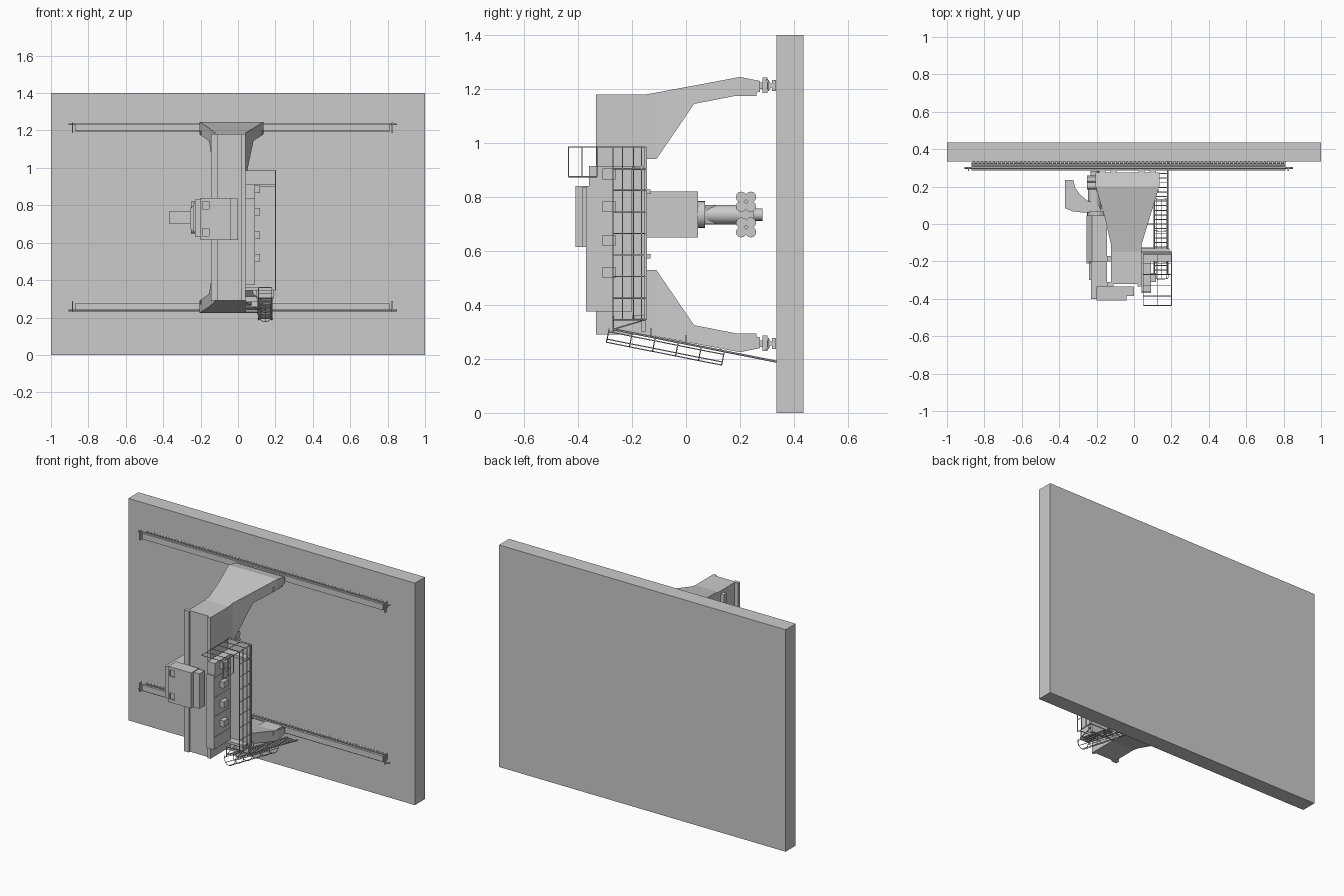
import bpy, bmesh, math
from mathutils import Vector

if "Cube" in bpy.data.objects:
    bpy.data.objects.remove(bpy.data.objects["Cube"])

MID = 0.735  # machine is mirrored about this height


def finish(name, bm, smooth=False):
    bmesh.ops.recalc_face_normals(bm, faces=bm.faces[:])
    me = bpy.data.meshes.new(name)
    bm.to_mesh(me)
    bm.free()
    ob = bpy.data.objects.new(name, me)
    bpy.context.collection.objects.link(ob)
    if smooth:
        bpy.context.view_layer.objects.active = ob
        ob.select_set(True)
        bpy.ops.object.shade_smooth_by_angle()
        ob.select_set(False)
    return ob


def add_box(bm, x0, x1, y0, y1, z0, z1):
    vs = bmesh.ops.create_cube(bm, size=1)['verts']
    for v in vs:
        v.co = (x0 + (v.co.x + .5) * (x1 - x0), y0 + (v.co.y + .5) * (y1 - y0),
                z0 + (v.co.z + .5) * (z1 - z0))


def boxes(name, *dims):
    bm = bmesh.new()
    for d in dims:
        add_box(bm, *d)
    return finish(name, bm)


def tubes(name, segs, r=0.002, sides=6, smooth=False):
    bm = bmesh.new()
    for a, b in segs:
        a, b = Vector(a), Vector(b)
        d = b - a
        vs = bmesh.ops.create_cone(bm, cap_ends=True, segments=sides, radius1=r,
                                   radius2=r, depth=d.length)['verts']
        q = Vector((0, 0, 1)).rotation_difference(d)
        for v in vs:
            v.co = q @ v.co + (a + b) / 2
    return finish(name, bm, smooth)


def loft(name, rings):
    bm = bmesh.new()
    loops = [[bm.verts.new(p) for p in r] for r in rings]
    n = len(loops[0])
    for a, b in zip(loops, loops[1:]):
        for i in range(n):
            bm.faces.new((a[i], a[(i + 1) % n], b[(i + 1) % n], b[i]))
    bm.faces.new(loops[0])
    bm.faces.new(loops[-1])
    return finish(name, bm)


# ground slab standing upright
boxes("wall_slab", (-1, 1, .335, .435, 0, 1.4))

# column with guide rails on its front left corner
boxes("column", (-.123, .04, -.32, -.15, .29, 1.18))
boxes("column_guide_rail", (-.145, -.11, -.333, -.31, .29, 1.18),
      (-.145, -.12, -.20, -.17, .31, 1.16), (.02, .04, -.333, -.32, .29, 1.18))

# flared legs, running trucks and floor rails, mirrored top and bottom
stations = [(-.15, 1.18, .94, -.123, .04), (-.11, 1.187, .94, -.123, .04),
            (.03, 1.213, 1.145, -.155, .083), (.2, 1.245, 1.178, -.205, .135),
            (.275, 1.23, 1.19, -.205, .135)]
rail_section = [(.303, -.02), (.307, -.02), (.313, -.008), (.322, -.008), (.33, -.022),
                (.33, .022), (.322, .008), (.313, .008), (.307, .02), (.303, .02)]
for side, f in (("top", lambda z: z), ("bottom", lambda z: 2 * MID - z)):
    loft(side + "_leg", [[(xl, y, f(zb)), (xr, y, f(zb)), (xr, y, f(zt)), (xl, y, f(zt))]
                         for y, zt, zb, xl, xr in stations])
    z0, z1 = sorted((f(1.175), f(1.2)))
    boxes(side + "_truck", *[(x, x + .12, .17, .262, z0, z1) for x in (-.2, .01)])
    zr = f(1.213)
    loft(side + "_rail", [[(x, y, zr + z) for y, z in rail_section] for x in (-.87, .81)])
    boxes(side + "_rail_head", (-.87, .81, .287, .30, zr - .017, zr + .02),
          *[(x - .003, x + .003, .283, .302, zr - .027, zr + .03) for x in (-.885, .825)])
    teeth = [(-.86 + i * .021, -.85 + i * .021, .318, .334, zr - .02, zr + .02)
             for i in range(80)]
    boxes(side + "_rail_clips", *teeth)
    zz = f(1.233)
    tubes(side + "_rail_rod", [((-.905, .3, zz), (.85, .3, zz))], .005, 8)
    tubes(side + "_wheels", [((x, .285, zr - .012), (x, .285, zr + .012))
                             for x in (-.17, -.11, .04, .1)], .018, 16, True)

# sliding carriage: front plate with two square pockets, side housing
plate = boxes("carriage_plate", (-.2, -.04, -.41, -.333, .615, .84))
cutter = boxes("pocket_cutter", *[(-.19, -.155, -.42, -.385, z - .02, z + .02)
                                  for z in (.8, .655)])
cutter.hide_render = True
cutter.hide_viewport = True
m = plate.modifiers.new("pockets", 'BOOLEAN')
m.object = cutter
m.operation = 'DIFFERENCE'
m.solver = 'EXACT'
boxes("carriage_side_strip", (-.04, 0, -.385, -.333, .615, .835))
oct_section = [(-.255, .675), (-.225, .65), (-.145, .65), (-.145, .82), (-.225, .82), (-.255, .78)]
loft("carriage_housing", [[(x, y, z) for x, z in oct_section] for y in (-.21, .045)])
boxes("carriage_body", (-.23, -.145, -.4, -.2, .63, .83), (-.24, -.16, -.3, -.2, .66, .81))

# curved arm with wrist and tool head
arm = [(-.37, .235), (-.325, .235), (-.315, .195), (-.29, .16), (-.25, .125), (-.19, .105),
       (-.17, .06), (-.28, .062), (-.33, .068), (-.37, .085)]
loft("curved_arm", [[(x, y, z) for x, y in arm] for z in (.7, .77)])
tubes("arm_flange", [((-.2, .04, MID), (-.2, .07, MID))], .05, 20, True)
tubes("wrist", [((-.21, .07, MID), (-.21, .2, MID))], .036, 16, True)
tubes("tool_head_rollers", [((-.25, y, z), (-.165, y, z)) for y in (.205, .24)
                            for z in (.67, .705, .765, .8)], .02, 12, True)
boxes("tool_head_body", (-.24, -.175, .195, .25, .67, .8))
tubes("tool_nose", [((-.21, .24, MID), (-.21, .283, MID))], .023, 16, True)

# control cabinet with four side boxes
boxes("cabinet", (.04, .09, -.37, -.2, .375, .84), (.04, .09, -.36, -.2, .84, .915))
boxes("cabinet_boxes", *[(.09, .118, -.31, -.262, z - .02, z + .02)
                         for z in (.885, .765, .64, .52)])
boxes("cabinet_door_seams", *[(.088, .092, -.365, -.2, z - .002, z + .002)
                              for z in (.45, .58, .70, .825)])

# walkway deck, brackets and side railing
boxes("walkway_deck", (.04, .2, -.155, -.145, .345, .985))
boxes("walkway_brackets", *[(.04, .19, -.147, -.132, z - .008, z + .008) for z in (.58, .82)],
      (.04, .2, -.2, -.15, .9, .915), (.04, .18, -.2, -.15, .345, .36))
zs = [.345 + i * .64 / 8 for i in range(9)]
bars = [((.2, y, .345), (.2, y, .985)) for y in (-.27, -.235, -.195, -.165)]
bars += [((.2, -.15, z), (.2, -.27, z)) for z in zs]
# railing across the walkway end, with drop frame in front of the cabinet
ys = (-.435, -.385, -.33, -.27, -.21, -.16)
bars += [((x, -.435, .985), (x, -.15, .985)) for x in (.05, .125, .2)]
bars += [((.05, y, .985), (.2, y, .985)) for y in ys]
bars += [((.2, y, .875), (.2, y, .985)) for y in ys[:3]]
bars += [((.2, -.435, .875), (.2, -.33, .875))]
tubes("walkway_railing", bars, .0022)

# sloping access ladder to the slab with safety cage
A, B = Vector((0, -.27, .31)), Vector((0, .335, .19))
d = (B - A).normalized()
n = Vector((0, d.z, -d.y))
CX = .145


def at(t, x, h):
    return A + d * t + n * h + Vector((x, 0, 0))


L = (B - A).length
tubes("ladder_stringers", [(at(0, x, 0), at(L, x, 0)) for x in (.11, .18)], .004)
tubes("ladder_rungs", [(at(t * .025, .11, 0), at(t * .025, .18, 0)) for t in range(1, 25)], .0025)
boxes("ladder_standoffs", *[(.04, .11, y - .004, y + .004, z, z + .03)
                            for y, z in ((-.13, .282), (0, .256), (.13, .23))])
arc = [(CX - .038 * math.cos(a), .012 + .04 * math.sin(a))
       for a in [math.pi * i / 8 for i in range(9)]]
hoop = [(.107, 0)] + arc + [(.183, 0)]
cage = []
for k in range(6):
    t = -.015 + k * .087
    cage += [(at(t, *p), at(t, *q)) for p, q in zip(hoop, hoop[1:])]
cage += [(at(-.015, *p), at(.42, *p)) for p in arc[::2]]
tubes("ladder_cage", cage, .002)
# landing gate between ladder and walkway
tubes("landing_frame", [((x, -.27, .31), (x, -.15, .345)) for x in (.11, .18)]
      + [((x, -.27, .30), (x, -.27, .36)) for x in (.11, .18)]
      + [((.11, -.27, .36), (.18, -.27, .36)), ((.11, -.21, .33), (.18, -.21, .33))], .0025)
boxes("landing_plate", (.1, .19, -.165, -.15, .3, .35))
